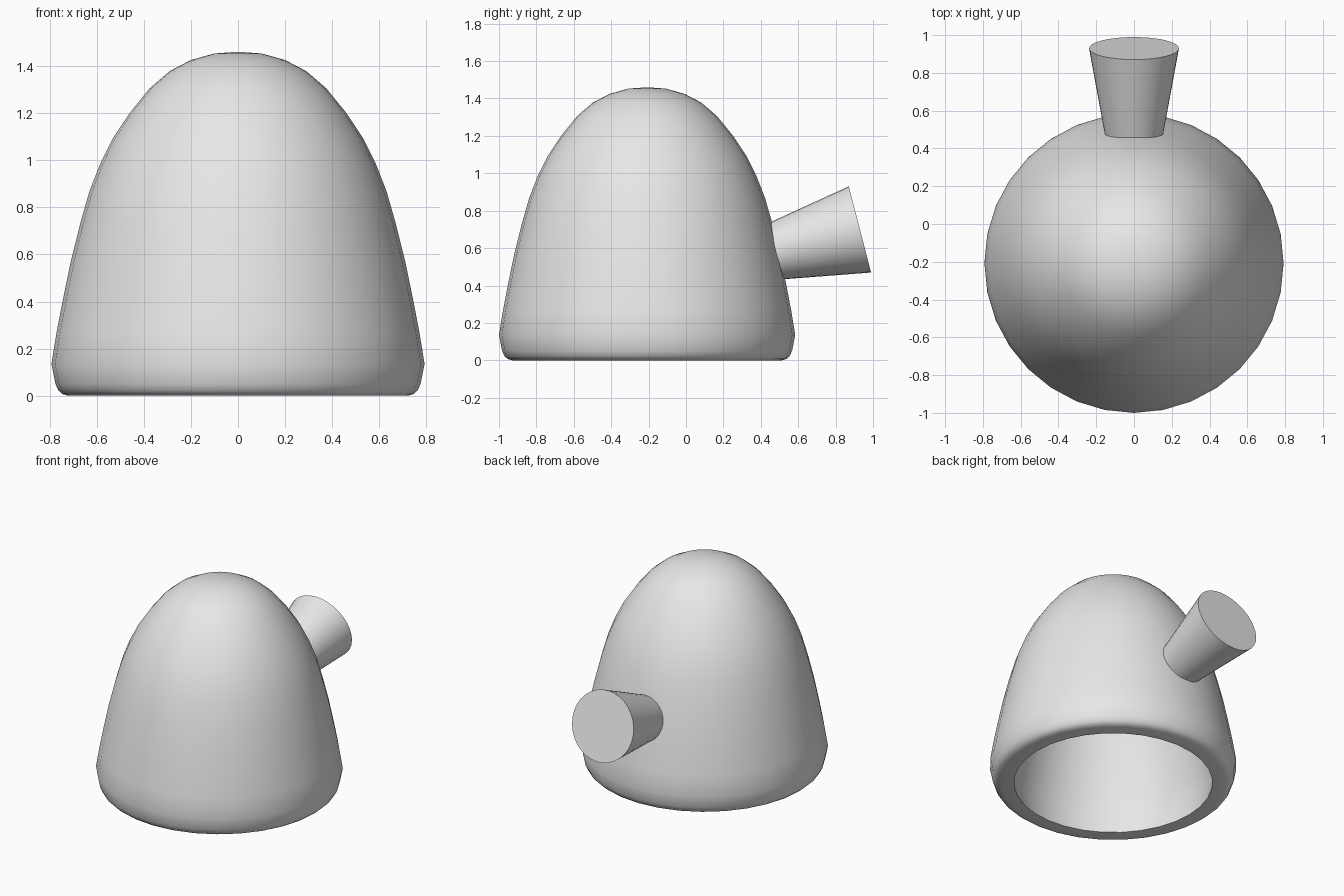
import bpy, bmesh, math
from mathutils import Matrix, Vector

cube = bpy.data.objects.get("Cube")
if cube:
    bpy.data.objects.remove(cube, do_unlink=True)

grey = bpy.data.materials.new("plain grey")
grey.use_nodes = True
grey.diffuse_color = (0.8, 0.8, 0.8, 1)
grey.node_tree.nodes["Principled BSDF"].inputs["Base Color"].default_value = (0.8, 0.8, 0.8, 1)


def finish(name, bm, angle):
    """Turn a bmesh into a named, shaded object."""
    bmesh.ops.recalc_face_normals(bm, faces=bm.faces)
    mesh = bpy.data.meshes.new(name)
    bm.to_mesh(mesh)
    bm.free()
    mesh.materials.append(grey)
    obj = bpy.data.objects.new(name, mesh)
    bpy.context.collection.objects.link(obj)
    bpy.ops.object.select_all(action='DESELECT')
    obj.select_set(True)
    bpy.context.view_layer.objects.active = obj
    bpy.ops.object.shade_smooth_by_angle(angle=math.radians(angle))
    return obj


def lathe(profile, sides):
    """Revolve (radius, height) points around the z axis."""
    bm = bmesh.new()
    verts = [bm.verts.new((0, -r, z)) for r, z in profile]
    edges = [bm.edges.new(pair) for pair in zip(verts, verts[1:])]
    bmesh.ops.spin(bm, geom=verts + edges, axis=(0, 0, 1), cent=(0, 0, 0),
                   angle=math.tau, steps=sides, use_duplicate=False)
    bmesh.ops.remove_doubles(bm, verts=bm.verts, dist=0.0005)
    return bm


# Hollow dome: outer wall, rounded rim, then the inner wall
outer = [(0, 1.46), (0.1, 1.453), (0.2, 1.425), (0.29, 1.378), (0.375, 1.305),
         (0.46, 1.2), (0.53, 1.095), (0.585, 0.985), (0.63, 0.87), (0.67, 0.73),
         (0.71, 0.57), (0.745, 0.4), (0.77, 0.27), (0.792, 0.135)]
rim = [(0.775, 0.05), (0.762, 0.022), (0.745, 0.007), (0.72, 0), (0.637, 0)]
inner = [(r * 0.82, z * 0.91) for r, z in reversed(outer)]
dome = finish("dome_shell", lathe(outer + rim + inner, 32), 40)
dome.location.y = -0.208

# Flared handle tilted upward at the back, its narrow end set into the wall
tilt = math.radians(14.5)
length, wide, taper = 0.5, 0.238, math.tan(math.radians(10.1))
axis = Vector((0, math.cos(tilt), math.sin(tilt)))
bm = bmesh.new()
bmesh.ops.create_cone(bm, cap_ends=True, segments=32, depth=length,
                      radius1=wide - length * taper, radius2=wide)
handle = finish("flared_handle", bm, 40)
centre = Vector((0, 0.93, 0.70)) - axis * length / 2
handle.matrix_world = Matrix.Translation(centre) @ Matrix.Rotation(tilt - math.pi / 2, 4, 'X')
